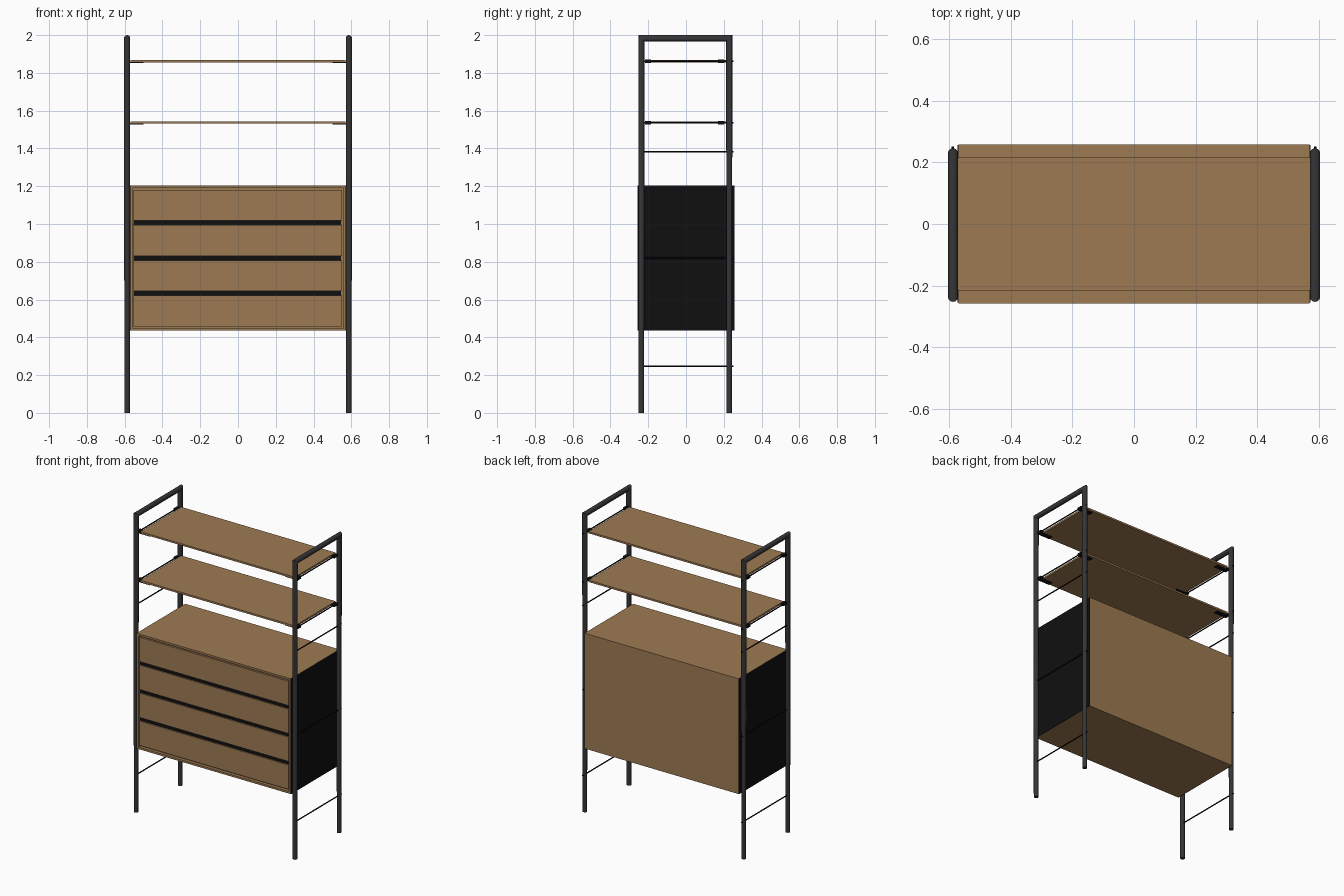
import bpy, bmesh, math

cube = bpy.data.objects.get("Cube")
if cube:
    bpy.data.objects.remove(cube, do_unlink=True)


def material(name, rgb):
    m = bpy.data.materials.new(name)
    m.use_nodes = True
    m.diffuse_color = (*rgb, 1)
    m.node_tree.nodes["Principled BSDF"].inputs["Base Color"].default_value = (*rgb, 1)
    return m


WOOD = material("oak_wood", (0.34, 0.195, 0.086))
STEEL = material("dark_grey_steel", (0.036, 0.036, 0.038))
BLACK = material("black", (0.005, 0.005, 0.005))


def finish(name, bm, mat, smooth=False):
    bmesh.ops.recalc_face_normals(bm, faces=bm.faces)
    mesh = bpy.data.meshes.new(name)
    bm.to_mesh(mesh)
    bm.free()
    mesh.materials.append(mat)
    ob = bpy.data.objects.new(name, mesh)
    bpy.context.collection.objects.link(ob)
    if smooth:
        bpy.ops.object.select_all(action='DESELECT')
        ob.select_set(True)
        bpy.context.view_layer.objects.active = ob
        bpy.ops.object.shade_smooth_by_angle()
    return ob


def box(name, x0, x1, y0, y1, z0, z1, mat):
    bm = bmesh.new()
    bmesh.ops.create_cube(bm, size=1)
    for v in bm.verts:
        v.co.x = x1 if v.co.x > 0 else x0
        v.co.y = y1 if v.co.y > 0 else y0
        v.co.z = z1 if v.co.z > 0 else z0
    return finish(name, bm, mat)


def tube(name, x, path, mat, sides=16):
    """Sweep a circle along (y, z, mitre_y, mitre_z, radius) stations."""
    bm = bmesh.new()
    rings = []
    for y, z, my, mz, r in path:
        ring = []
        for i in range(sides):
            a = math.tau * i / sides
            s = r * math.sin(a)
            ring.append(bm.verts.new((x + r * math.cos(a), y + s * my, z + s * mz)))
        rings.append(ring)
    for a, b in zip(rings, rings[1:]):
        for i in range(sides):
            j = (i + 1) % sides
            bm.faces.new((a[i], a[j], b[j], b[i]))
    bm.faces.new(rings[0])
    bm.faces.new(rings[-1])
    return finish(name, bm, mat, True)


# Main dimensions
POST_X, FRONT, BACK = 0.587, -0.236, 0.229
R_TOP, R_FOOT = 0.0165, 0.0145
HALF_W, HALF_D = 0.569, 0.257
LOW, HIGH, BOARD = 0.435, 1.205, 0.013
SHELVES = (1.537, 1.862)

# Ladder-shaped end frames with cross rods
for side, sx in (("left", 1), ("right", -1)):
    top = 2 - R_TOP
    tube(f"{side}_end_frame", sx * POST_X,
         [(FRONT, 0, -1, 0, R_FOOT), (FRONT, top, -1, 1, R_TOP),
          (BACK, top, 1, 1, R_TOP), (BACK, 0, 1, 0, R_FOOT)], STEEL)
    for n, z in enumerate((0.247, 0.82, 1.383, *SHELVES)):
        tube(f"{side}_cross_rod_{n + 1}", sx * POST_X,
             [(FRONT, z, 0, 1, 0.004), (0.252, z, 0, 1, 0.004)], BLACK, 8)

    # Shelf brackets that hook over the rods
    for n, z in enumerate(SHELVES):
        for end, y in (("front", -0.2), ("back", 0.185)):
            xs = sorted((sx * 0.5, sx * 0.594))
            box(f"{side}_{end}_shelf_bracket_{n + 1}", *xs,
                y - 0.016, y + 0.016, z - 0.0095, z - 0.0055, BLACK)
            xs = sorted((sx * 0.572, sx * 0.594))
            box(f"{side}_{end}_shelf_hook_{n + 1}", *xs,
                y - 0.016, y + 0.016, z - 0.0075, z + 0.008, BLACK)

    # Cabinet side board with its black outer skin
    xs = sorted((sx * (HALF_W - BOARD), sx * HALF_W))
    box(f"{side}_cabinet_side", *xs, -HALF_D, HALF_D, LOW + BOARD, HIGH - BOARD, WOOD)
    xs = sorted((sx * HALF_W, sx * (HALF_W + 0.003)))
    box(f"{side}_black_panel", *xs, -HALF_D + 0.002, HALF_D - 0.001, LOW, HIGH - 0.002, BLACK)

# Open shelves
for n, z in enumerate(SHELVES):
    box(f"shelf_{n + 1}", -0.57, 0.57, -0.216, 0.215, z - 0.006, z + 0.006, WOOD)

# Cabinet boards
IN_W = HALF_W - BOARD
box("cabinet_top", -HALF_W, HALF_W, -HALF_D, HALF_D, HIGH - BOARD, HIGH, WOOD)
box("cabinet_bottom", -HALF_W, HALF_W, -HALF_D, HALF_D, LOW, LOW + BOARD, WOOD)
box("cabinet_back", -IN_W, IN_W, HALF_D - BOARD, HALF_D, LOW + BOARD, HIGH - BOARD, WOOD)
box("cabinet_inner_face", -IN_W, IN_W, -0.236, -0.226, LOW + BOARD, HIGH - BOARD, WOOD)

# Four drawer fronts with dark finger gaps between them
GAP = 0.024
bottom, height = 0.458, 0.18
pitch = (1.18 - bottom + GAP) / 4
for n in range(4):
    z = bottom + n * pitch
    box(f"drawer_front_{n + 1}", -0.553, 0.55, -0.25, -0.237, z, z + pitch - GAP, WOOD)
    if n:
        box(f"finger_gap_{n}", -0.553, 0.545, -0.242, -0.236, z - GAP, z, BLACK)
